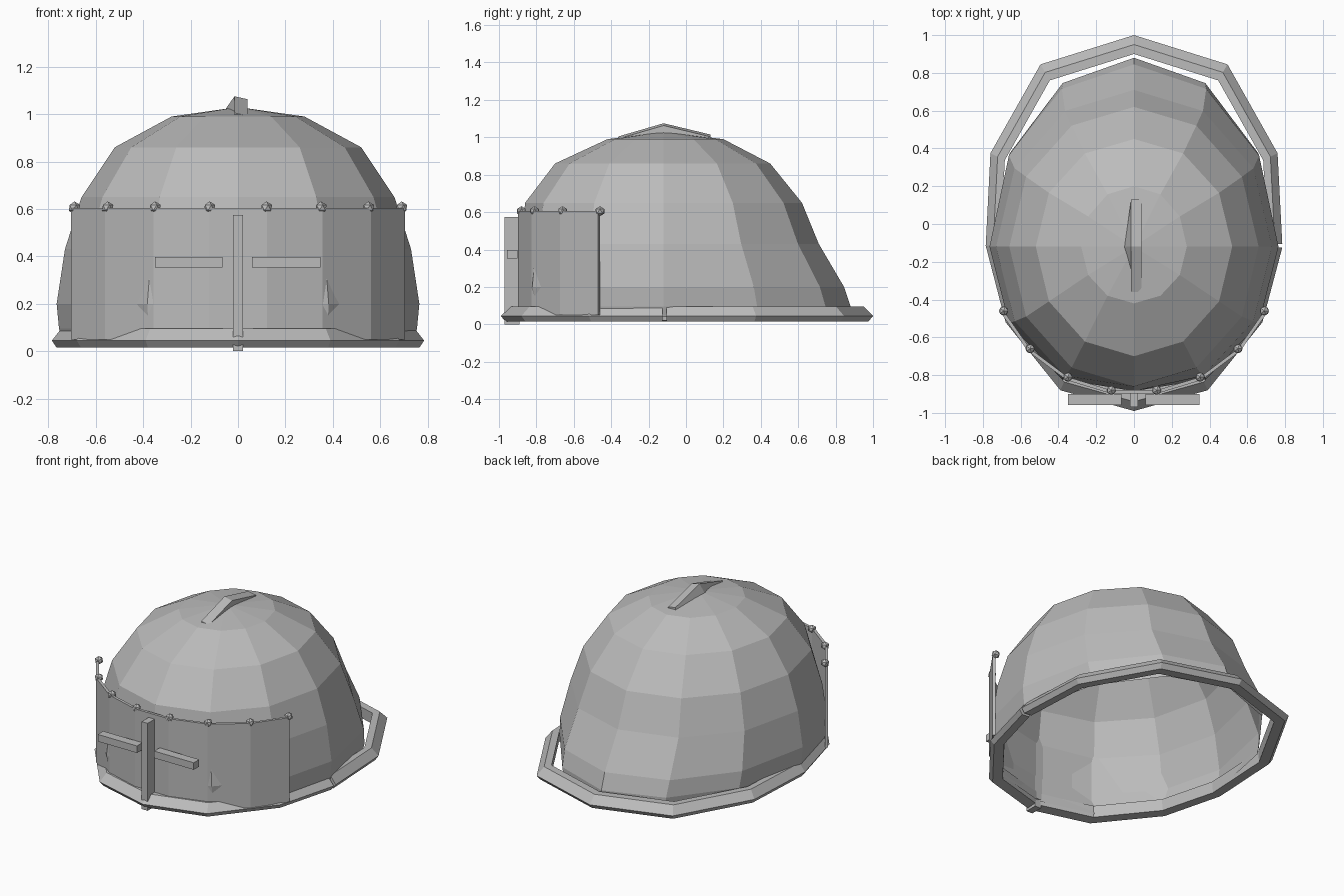
import bpy, bmesh, math

if "Cube" in bpy.data.objects:
    bpy.data.objects.remove(bpy.data.objects["Cube"])

steel = bpy.data.materials.new("steel_grey")
steel.diffuse_color = (0.5, 0.5, 0.5, 1)
steel.use_nodes = True
steel.node_tree.nodes["Principled BSDF"].inputs["Base Color"].default_value = steel.diffuse_color


def add_mesh(name, verts, faces):
    mesh = bpy.data.meshes.new(name)
    mesh.from_pydata(verts, [], faces)
    bm = bmesh.new()
    bm.from_mesh(mesh)
    bmesh.ops.recalc_face_normals(bm, faces=bm.faces)
    bm.to_mesh(mesh)
    bm.free()
    mesh.materials.append(steel)
    obj = bpy.data.objects.new(name, mesh)
    bpy.context.collection.objects.link(obj)
    return obj


def add_box(name, lo, hi):
    verts = [(x, y, z) for x in (lo[0], hi[0]) for y in (lo[1], hi[1]) for z in (lo[2], hi[2])]
    faces = [(0, 1, 3, 2), (4, 6, 7, 5), (0, 4, 5, 1), (2, 3, 7, 6), (0, 2, 6, 4), (1, 5, 7, 3)]
    return add_mesh(name, verts, faces)


def sweep(name, sections):
    """Skin a row of equal cross-sections and cap both ends."""
    n = len(sections[0])
    verts = [p for s in sections for p in s]
    faces = [(i * n + j, i * n + (j + 1) % n, (i + 1) * n + (j + 1) % n, (i + 1) * n + j)
             for i in range(len(sections) - 1) for j in range(n)]
    faces += [tuple(range(n)), tuple(range(len(verts) - n, len(verts)))]
    return add_mesh(name, verts, faces)


# Dome: twelve-sided open shell, longer toward the back (z, side, front, back radius)
SEG, CY = 12, -0.12
rings = [(0.04, 0.74, 0.77, 1.0), (0.095, 0.755, 0.78, 1.0), (0.2, 0.765, 0.81, 0.965),
         (0.43, 0.73, 0.79, 0.83), (0.65, 0.66, 0.74, 0.74),
         (0.86, 0.52, 0.58, 0.57), (0.99, 0.28, 0.30, 0.32)]
verts = []
for z, rx, front, back in rings:
    for i in range(SEG):
        a = 2 * math.pi * i / SEG
        ry = back if math.sin(a) > 0 else front
        verts.append((rx * math.cos(a), max(CY + ry * math.sin(a), -0.885), z))
verts.append((0, CY, 1.03))
faces = [(r * SEG + i, r * SEG + (i + 1) % SEG, (r + 1) * SEG + (i + 1) % SEG, (r + 1) * SEG + i)
         for r in range(len(rings) - 1) for i in range(SEG)]
top = (len(rings) - 1) * SEG
faces += [(top + i, top + (i + 1) % SEG, len(verts) - 1) for i in range(SEG)]
add_mesh("dome", verts, faces)

# Rim: bevelled band around the base, with a small seam on the right side
half = [(0.76, 0.375), (0.495, 0.845), (0, 1.0), (-0.495, 0.845), (-0.76, 0.375), (-0.785, -0.115),
        (-0.68, -0.52), (-0.39, -0.88), (0, -0.99), (0.39, -0.88), (0.68, -0.52)]
path = [(0.785, -0.105)] + half + [(0.785, -0.125)]
profile = [(1.0, 0.045), (0.95, 0.095), (0.90, 0.095), (0.905, 0.02), (0.975, 0.015)]
sweep("rim", [[(x * s, y * s if abs(y + 0.115) > 0.02 else y, z) for s, z in profile]
              for x, y in path])

# Visor: thin faceted plate wrapped around the front
right = [(0.69, -0.46), (0.55, -0.66), (0.35, -0.81), (0.12, -0.88)]
visor_path = right + [(-x, y) for x, y in reversed(right)]
sections = []
for x, y in visor_path:
    d = math.hypot(x, y)
    ox, oy = 0.018 * x / d, 0.018 * y / d
    sections.append([(x, y, 0.05), (x + ox, y + oy, 0.05), (x + ox, y + oy, 0.605), (x, y, 0.605)])
sweep("visor_plate", sections)

# Rivets: one at every corner of the visor's top edge
for i, (x, y) in enumerate(visor_path):
    bm = bmesh.new()
    bmesh.ops.create_icosphere(bm, subdivisions=1, radius=0.027)
    mesh = bpy.data.meshes.new(f"rivet_{i + 1}")
    bm.to_mesh(mesh)
    bm.free()
    mesh.materials.append(steel)
    rivet = bpy.data.objects.new(f"rivet_{i + 1}", mesh)
    rivet.location = (x, y, 0.605)
    bpy.context.collection.objects.link(rivet)

# Cross on the visor: nose bar and two eye bars
add_box("nose_bar", (-0.022, -0.97, 0.0), (0.022, -0.89, 0.575))
for side, lo, hi in (("left", -0.35, -0.065), ("right", 0.06, 0.348)):
    add_box(f"eye_bar_{side}", (lo, -0.957, 0.352), (hi, -0.90, 0.398))

# Crest: slim peaked ridge on top of the dome
sweep("crest", [
    [(-0.015, y, z), (0.04, y, z - 0.012), (0.04, y, z - 0.05), (left, y, z - 0.05)]
    for y, z, left in ((-0.36, 1.005, -0.015), (-0.12, 1.075, -0.05), (0.13, 1.015, -0.015))])
